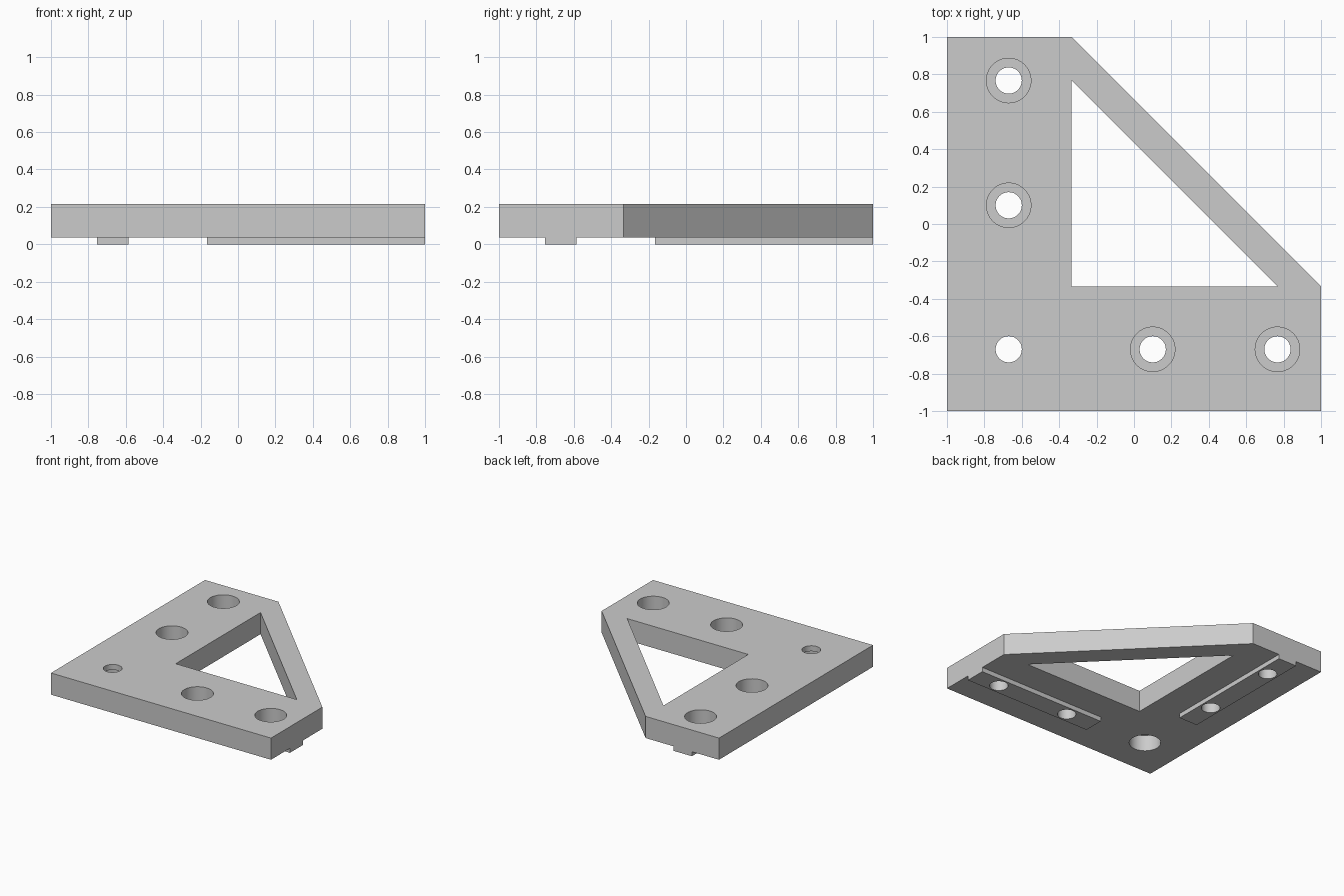
import bpy, bmesh, math

cube = bpy.data.objects.get("Cube")
if cube:
    bpy.data.objects.remove(cube, do_unlink=True)

BASE, TOP = 0.037, 0.215        # plate underside and top
BORE = 0.133                    # counterbore depth
ARM = -0.333                    # inner edge of both arms
MID = -0.67                     # centre line of both arms
HOLE_R, BORE_R = 0.07, 0.119

grey = bpy.data.materials.new("plain_grey")
grey.use_nodes = True
colour = (0.6, 0.6, 0.6, 1)
grey.diffuse_color = colour
grey.node_tree.nodes["Principled BSDF"].inputs["Base Color"].default_value = colour


def prism(name, outline, z0, z1):
    """Extrude a flat outline from z0 up to z1."""
    bm = bmesh.new()
    face = bm.faces.new([bm.verts.new((x, y, z0)) for x, y in outline])
    new = bmesh.ops.extrude_face_region(bm, geom=[face])["geom"]
    for v in new:
        if isinstance(v, bmesh.types.BMVert):
            v.co.z = z1
    bmesh.ops.recalc_face_normals(bm, faces=bm.faces[:])
    mesh = bpy.data.meshes.new(name)
    bm.to_mesh(mesh)
    bm.free()
    mesh.materials.append(grey)
    obj = bpy.data.objects.new(name, mesh)
    bpy.context.collection.objects.link(obj)
    return obj


def circle(x, y, r, n=64):
    return [(x + r * math.cos(math.tau * i / n), y + r * math.sin(math.tau * i / n))
            for i in range(n)]


def combine(target, tool, operation):
    """Apply a boolean and discard the tool."""
    tool.hide_render = True
    mod = target.modifiers.new(operation, 'BOOLEAN')
    mod.operation, mod.object, mod.solver = operation, tool, 'EXACT'
    bpy.ops.object.select_all(action='DESELECT')
    bpy.context.view_layer.objects.active = target
    target.select_set(True)
    bpy.ops.object.modifier_apply(modifier=mod.name)
    bpy.data.objects.remove(tool, do_unlink=True)


# Corner plate with its clipped diagonal side
plate = prism("corner_bracket", [(-1, -1), (1, -1), (1, ARM), (ARM, 1), (-1, 1)], BASE, TOP)

# Triangular window
combine(plate, prism("window_cutter", [(ARM, ARM), (0.768, ARM), (ARM, 0.768)],
                     -0.1, TOP + 0.1), 'DIFFERENCE')

# Locating rib under each arm, running out to the arm's end
lo, hi = MID - 0.084, MID + 0.084
rib = [(-0.165, lo), (1, lo), (1, hi), (-0.165, hi)]
for name, outline in (("front_rib", rib), ("side_rib", [(y, x) for x, y in rib])):
    combine(plate, prism(name, outline, 0, BASE + 0.02), 'UNION')

# Screw holes counterbored from above
for d in (0.1, 0.767):
    for x, y in ((d, MID), (MID, d)):
        combine(plate, prism("hole_cutter", circle(x, y, HOLE_R), -0.1, TOP + 0.1), 'DIFFERENCE')
        combine(plate, prism("bore_cutter", circle(x, y, BORE_R), TOP - BORE, TOP + 0.1), 'DIFFERENCE')

# Corner hole counterbored from below
combine(plate, prism("hole_cutter", circle(MID, MID, HOLE_R), -0.1, TOP + 0.1), 'DIFFERENCE')
combine(plate, prism("bore_cutter", circle(MID, MID, BORE_R), -0.1, BASE + BORE), 'DIFFERENCE')

# Smooth bores with crisp edges
bpy.ops.object.select_all(action='DESELECT')
plate.select_set(True)
bpy.context.view_layer.objects.active = plate
bpy.ops.object.shade_smooth_by_angle(angle=math.radians(30))
